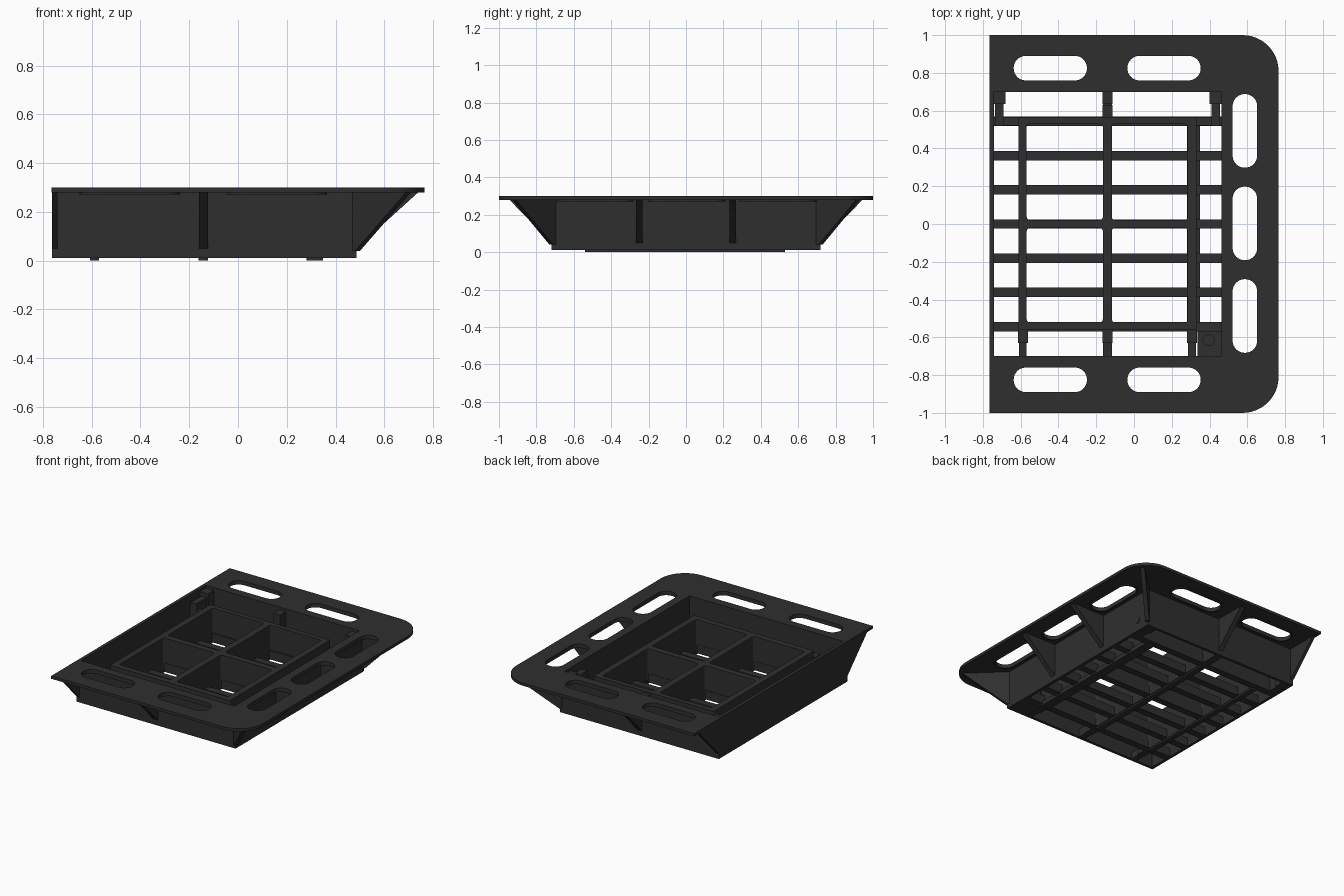
import bpy, bmesh, math
from mathutils import Vector

if "Cube" in bpy.data.objects:
    bpy.data.objects.remove(bpy.data.objects["Cube"])

mat = bpy.data.materials.new("charcoal_plastic")
mat.diffuse_color = (0.028, 0.028, 0.028, 1)
mat.use_nodes = True
mat.node_tree.nodes["Principled BSDF"].inputs["Base Color"].default_value = mat.diffuse_color


def add(name, mesh):
    ob = bpy.data.objects.new(name, mesh)
    bpy.context.collection.objects.link(ob)
    mesh.materials.clear()
    mesh.materials.append(mat)
    return ob


def rounded(x0, x1, y0, y1, radii, n=8):
    """Rounded rectangle outline; radii order: ++, -+, --, +-"""
    pts = []
    for i, r in enumerate(radii):
        cx = x1 - r if i in (0, 3) else x0 + r
        cy = y1 - r if i in (0, 1) else y0 + r
        for k in range(n + 1 if r else 1):
            a = math.pi / 2 * (i + k / n)
            pts.append((cx + r * math.cos(a), cy + r * math.sin(a)))
    return pts


def plate(name, loops, z0, z1):
    """Flat sheet from an outline plus holes, extruded from z0 to z1"""
    cu = bpy.data.curves.new(name + "_outline", 'CURVE')
    cu.dimensions = '2D'
    cu.fill_mode = 'BOTH'
    cu.extrude = (z1 - z0) / 2
    for pts in loops:
        s = cu.splines.new('POLY')
        s.points.add(len(pts) - 1)
        for p, c in zip(s.points, pts):
            p.co = (c[0], c[1], 0, 1)
        s.use_cyclic_u = True
    tmp = bpy.data.objects.new(name + "_tmp", cu)
    bpy.context.collection.objects.link(tmp)
    dg = bpy.context.evaluated_depsgraph_get()
    me = bpy.data.meshes.new_from_object(tmp.evaluated_get(dg))
    bpy.data.objects.remove(tmp)
    for p in me.polygons:
        p.use_smooth = False
    for v in me.vertices:
        v.co.z += (z0 + z1) / 2
    return add(name, me)


def prism(name, pts, offset):
    """Polygon in space swept along an offset"""
    bm = bmesh.new()
    f = bm.faces.new([bm.verts.new(p) for p in pts])
    r = bmesh.ops.extrude_face_region(bm, geom=[f])
    bmesh.ops.translate(bm, vec=Vector(offset),
                        verts=[e for e in r['geom'] if isinstance(e, bmesh.types.BMVert)])
    bmesh.ops.recalc_face_normals(bm, faces=bm.faces)
    me = bpy.data.meshes.new(name)
    bm.to_mesh(me)
    bm.free()
    return add(name, me)


def box(name, x0, x1, y0, y1, z0, z1):
    return prism(name, [(x0, y0, z0), (x1, y0, z0), (x1, y1, z0), (x0, y1, z0)], (0, 0, z1 - z0))


def cyl(name, loc, axis, r, depth):
    bm = bmesh.new()
    bmesh.ops.create_cone(bm, cap_ends=True, segments=20, radius1=r, radius2=r, depth=depth)
    rot = Vector((0, 0, 1)).rotation_difference(Vector(axis)).to_matrix()
    for v in bm.verts:
        v.co = rot @ v.co + Vector(loc)
    me = bpy.data.meshes.new(name)
    bm.to_mesh(me)
    bm.free()
    return add(name, me)


SQ = (0, 0, 0, 0)
opening = rounded(-0.742, 0.462, -0.70, 0.70, SQ)

# Top flange with long slots
slots = [(x, x + 0.388, y - 0.065, y + 0.065) for x in (-0.637, -0.035) for y in (-0.825, 0.825)]
slots += [(0.522, 0.652, y - 0.195, y + 0.195) for y in (-0.487, 0.003, 0.493)]
slot_loops = [rounded(*s, (0.064,) * 4) for s in slots]
plate("top_flange", [rounded(-0.765, 0.765, -1, 1, (0.19, 0, 0, 0.19), 12), opening] + slot_loops, 0.28, 0.30)
for s, loop in zip(slots, slot_loops):
    g = 0.012
    rim = rounded(s[0] - g, s[1] + g, s[2] - g, s[3] + g, (0.076,) * 4)
    plate("slot_rim", [rim, loop], 0.272, 0.28)

# Tub walls
plate("tub_walls", [rounded(-0.762, 0.485, -0.72, 0.72, SQ), opening], 0.012, 0.28)

# Divider frame with four compartments
cells = [rounded(x0, x1, y0, y1, (0.015,) * 4, 3)
         for x0, x1 in ((-0.568, -0.165), (-0.117, 0.284))
         for y0, y1 in ((-0.52, -0.022), (0.022, 0.53))]
plate("divider_frame", [rounded(-0.612, 0.33, -0.562, 0.565, (0.01,) * 4, 3)] + cells, 0.012, 0.25)

# Floor slats and long floor ribs
for i in range(7):
    y = (i - 3) * 0.181
    box("floor_slat", -0.744, 0.464, y - 0.025, y + 0.025, 0.012, 0.075)
for x, w in ((-0.588, 0.018), (-0.142, 0.02), (0.315, 0.034)):
    box("floor_rib", x - w, x + w, -0.54, 0.53, 0.0, 0.03)

# Links between divider frame and tub
box("middle_link", -0.163, -0.117, -0.702, 0.702, 0.012, 0.07)
for y0, y1 in ((-0.63, -0.56), (0.56, 0.63)):
    box("middle_tab", -0.168, -0.114, y0, y1, 0.012, 0.20)
box("wall_stop", -0.168, -0.114, 0.635, 0.702, 0.012, 0.28)
for x in (-0.588, 0.307):
    box("front_tab", x - 0.026, x + 0.026, -0.63, -0.56, 0.012, 0.20)
    box("front_link", x - 0.02, x + 0.02, -0.702, -0.62, 0.012, 0.06)

# Rear corner brackets
for x0, x1, w0, w1 in ((-0.742, -0.68, -0.735, -0.69), (0.40, 0.462, 0.41, 0.455)):
    box("rear_corner_block", x0, x1, 0.635, 0.702, 0.012, 0.28)
    box("rear_corner_post", w0, w1, 0.52, 0.64, 0.012, 0.25)
for x0, x1 in ((-0.742, -0.60), (0.32, 0.462)):
    box("rear_cross_link", x0, x1, 0.522, 0.566, 0.012, 0.20)

# Screw pad in the front corner, and the cable hole in the side wall
box("screw_pad", 0.335, 0.463, -0.702, -0.52, 0.012, 0.05)
cyl("screw_boss", (0.395, -0.615, 0.04), (0, 0, 1), 0.032, 0.05)
cyl("side_hole_boss", (0.484, 0.615, 0.09), (1, 0, 0), 0.022, 0.012)

# Gussets under the flange
for s in (-1, 1):
    for x0, w in ((-0.762, 0.022), (-0.16, 0.036)):
        prism("end_gusset", [(x0, s * 0.71, 0.05), (x0, s * 0.72, 0.05), (x0, s * 0.945, 0.281),
                             (x0, s * 0.71, 0.281)], (w, 0, 0))
    y0 = s * 0.25 - 0.018
    prism("side_gusset", [(0.475, y0, 0.05), (0.485, y0, 0.05), (0.74, y0, 0.281),
                          (0.475, y0, 0.281)], (0, 0.036, 0))
    # diagonal corner gusset
    prism("corner_gusset", [(0.465, s * 0.715, 0.04), (0.48, s * 0.73, 0.04), (0.69, s * 0.93, 0.281),
                            (0.465, s * 0.715, 0.281)], (0.02, -s * 0.02, 0))
